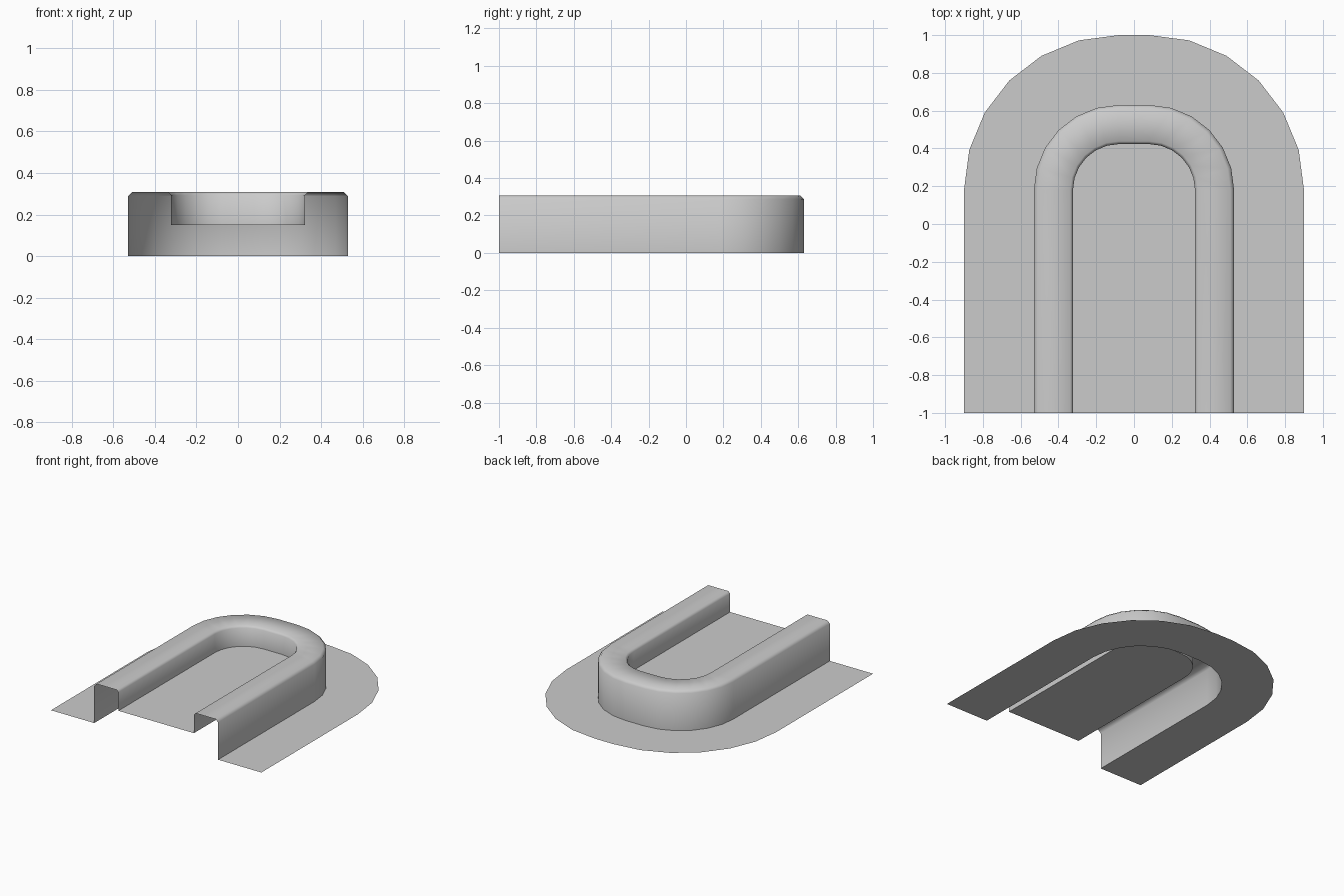
import bpy, bmesh
from math import cos, sin, radians

if "Cube" in bpy.data.objects:
    bpy.data.objects.remove(bpy.data.objects["Cube"])

CX, CY, FRONT = 0.08, 0.18, -1.0   # corner centre of the U path and its open end


def u_path(half_width):
    """U-shaped outline from front right, round the back, to front left."""
    r = half_width - CX
    right = [(half_width, FRONT)]
    right += [(CX + r * cos(radians(a)), CY + r * sin(radians(a)))
              for a in range(0, 91, 15)]
    return right + [(-x, y) for x, y in reversed(right)]


def make_object(name, profile, fill=False):
    """Loft (half width, height) points along the U path; optionally fill the last."""
    bm = bmesh.new()
    rows = [[bm.verts.new((x, y, z)) for x, y in u_path(w)] for w, z in profile]
    for outer, inner in zip(rows, rows[1:]):
        for i in range(len(outer) - 1):
            bm.faces.new((outer[i], outer[i + 1], inner[i + 1], inner[i]))
    if fill:
        bm.faces.new(rows[-1])
    mesh = bpy.data.meshes.new(name)
    bm.to_mesh(mesh)
    bm.free()
    obj = bpy.data.objects.new(name, mesh)
    bpy.context.collection.objects.link(obj)
    bpy.ops.object.select_all(action='DESELECT')
    obj.select_set(True)
    bpy.context.view_layer.objects.active = obj
    bpy.ops.object.shade_smooth_by_angle(angle=radians(50))
    return obj


# Flat ground sheet around the curb
make_object("ground_border", [(0.9, 0), (0.53, 0)])

# Hollow raised curb with chamfered top edges, open at the front and below
make_object("curb", [(0.53, 0), (0.53, 0.288), (0.51, 0.308),
                     (0.338, 0.308), (0.323, 0.293), (0.323, 0.15)])

# Raised floor inside the curb
make_object("inner_floor", [(0.323, 0.15)], fill=True)
